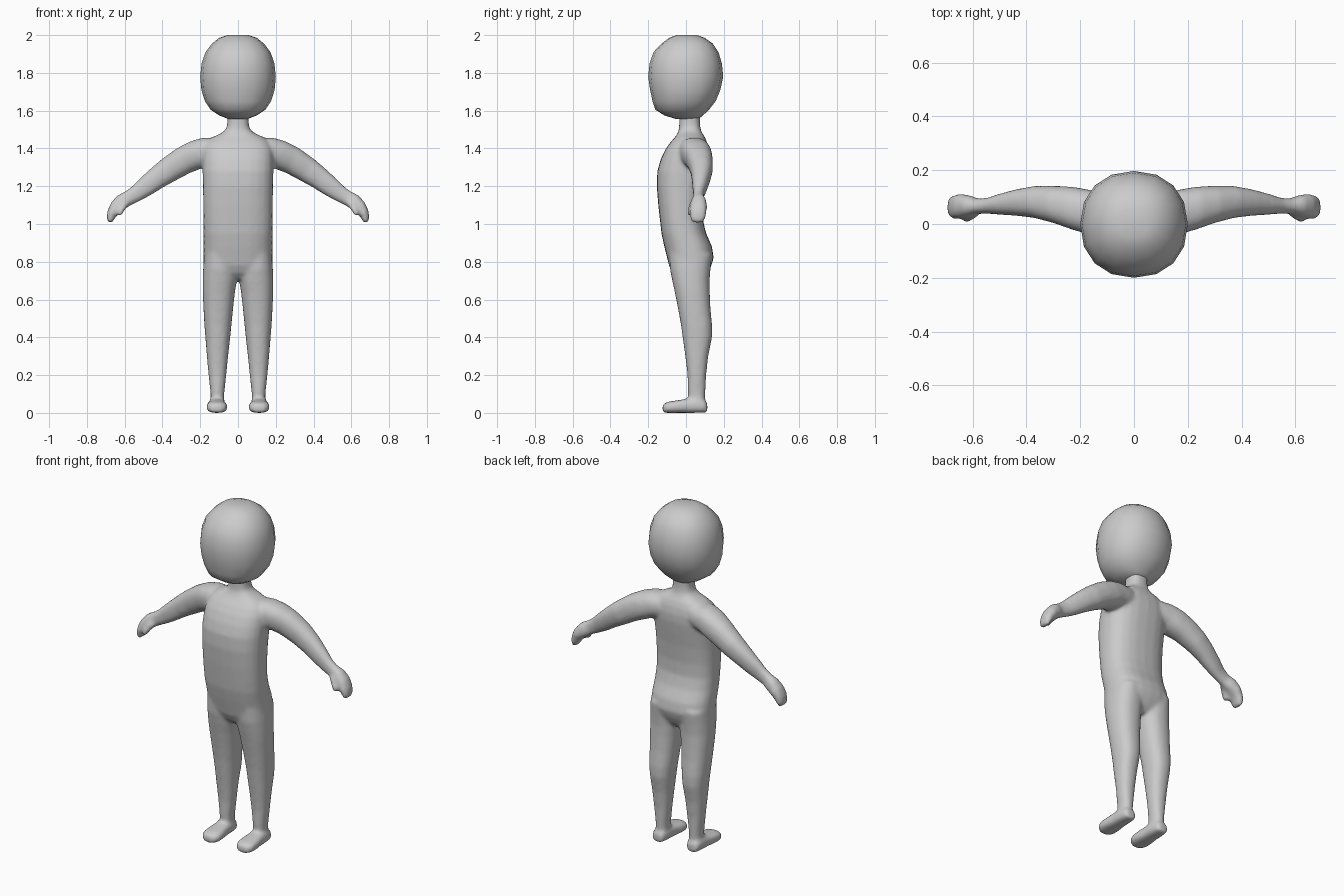
import bpy, bmesh, math
from mathutils import Vector

grey = bpy.data.materials.new("plain grey")
grey.diffuse_color = (0.6, 0.6, 0.6, 1)


def loft(bm, rings, n=24, p=2.3):
    """Closed skin through superellipse rings given as (centre, u axis, v axis)."""
    def w(t):
        return math.copysign(abs(t) ** (2 / p), t)
    loops = []
    for c, u, v in rings:
        angles = [2 * math.pi * i / n for i in range(n)]
        loops.append([bm.verts.new(c + u * w(math.cos(a)) + v * w(math.sin(a))) for a in angles])
    faces = [bm.faces.new(loops[0]), bm.faces.new(loops[-1])]
    for a, b in zip(loops, loops[1:]):
        faces += [bm.faces.new((a[i], a[(i + 1) % n], b[(i + 1) % n], b[i])) for i in range(n)]
    bmesh.ops.recalc_face_normals(bm, faces=faces)


def upright(rows):
    """Rows of z, x min, x max, y front, y back."""
    return [(Vector(((a + b) / 2, (f + k) / 2, z)), Vector(((b - a) / 2, 0, 0)),
             Vector((0, (k - f) / 2, 0))) for z, a, b, f, k in rows]


def limb(rows):
    """Rows of x, y, z, radius in the xz plane, radius along y."""
    pts = [Vector(r[:3]) for r in rows]
    out = []
    for i, r in enumerate(rows):
        t = pts[min(i + 1, len(pts) - 1)] - pts[max(i - 1, 0)]
        side = Vector((-t.z, 0, t.x)).normalized()
        out.append((pts[i], side * r[3], Vector((0, r[4], 0))))
    return out


def finish(bm, name):
    mesh = bpy.data.meshes.new(name)
    bm.to_mesh(mesh)
    bm.free()
    mesh.materials.append(grey)
    ob = bpy.data.objects.new(name, mesh)
    bpy.context.collection.objects.link(ob)
    mesh.polygons.foreach_set("use_smooth", [True] * len(mesh.polygons))
    return ob


bm = bmesh.new()

# torso, shoulders and neck: z, half width, front, back
torso = [(0.71, .10, -.04, .09), (0.74, .155, -.07, .115), (0.78, .18, -.09, .135),
         (0.82, .183, -.10, .147), (0.88, .183, -.115, .138), (0.95, .183, -.13, .107),
         (1.02, .183, -.138, .09), (1.1, .184, -.147, .09), (1.2, .186, -.155, .10),
         (1.28, .188, -.152, .112), (1.34, .188, -.135, .12), (1.39, .185, -.112, .12),
         (1.43, .17, -.085, .112), (1.46, .135, -.058, .10), (1.48, .09, -.045, .087),
         (1.50, .064, -.038, .078), (1.53, .057, -.036, .074), (1.62, .057, -.036, .074)]
loft(bm, upright([(z, -h, h, f, k) for z, h, f, k in torso]), p=2.5)

# leg: z, inner, outer, front, back
loft(bm, upright([(.04, .075, .145, .015, .10), (.10, .073, .145, .01, .102),
                  (.2, .062, .156, .008, .107), (.3, .052, .165, -.004, .118),
                  (.4, .041, .173, -.018, .138), (.46, .035, .178, -.026, .139),
                  (.55, .026, .183, -.042, .13), (.64, .016, .187, -.06, .126),
                  (.70, .006, .187, -.073, .125), (.76, .003, .185, -.085, .13),
                  (.84, .006, .18, -.09, .138)]))

# foot: y, half width, top
loft(bm, [(Vector((.112, y, top / 2)), Vector((h, 0, 0)), Vector((0, 0, top / 2)))
          for y, h, top in [(.113, .026, .05), (.10, .038, .068), (.06, .045, .078),
                            (.0, .048, .074), (-.05, .055, .066), (-.09, .055, .06),
                            (-.112, .044, .052), (-.124, .026, .042)]], p=2.7)

# arm and hand
loft(bm, limb([(.10, .04, 1.39, .065, .075), (.17, .045, 1.383, .076, .083),
               (.225, .058, 1.365, .078, .08), (.29, .072, 1.335, .074, .07),
               (.365, .082, 1.288, .068, .06), (.43, .08, 1.243, .06, .05),
               (.49, .074, 1.197, .053, .04), (.54, .068, 1.16, .044, .03),
               (.58, .066, 1.137, .04, .028), (.615, .068, 1.118, .041, .04),
               (.645, .066, 1.09, .036, .046), (.665, .064, 1.06, .028, .045),
               (.675, .062, 1.03, .021, .041), (.677, .06, 1.008, .012, .03)]))

# thumb
loft(bm, limb([(.59, .05, 1.12, .022, .026), (.605, .035, 1.095, .019, .022),
               (.62, .025, 1.07, .016, .02), (.627, .022, 1.045, .01, .014)]), n=12)

# mirror the limbs to the other side; the torso is already symmetric
torso_count = len(torso) * 24
bm.verts.ensure_lookup_table()
limb_verts = set(bm.verts[torso_count:])
limb_faces = [f for f in bm.faces if f.verts[0] in limb_verts]
copy = bmesh.ops.duplicate(bm, geom=limb_faces)["geom"]
for v in [g for g in copy if isinstance(g, bmesh.types.BMVert)]:
    v.co.x = -v.co.x
bmesh.ops.reverse_faces(bm, faces=[g for g in copy if isinstance(g, bmesh.types.BMFace)])

# fuse the parts into one soft skin
body = finish(bm, "body")
fuse = body.modifiers.new("fuse", 'REMESH')
fuse.mode = 'VOXEL'
fuse.voxel_size = 0.01
fuse.use_smooth_shade = True
soften = body.modifiers.new("soften", 'SMOOTH')
soften.factor = 0.5
soften.iterations = 8

# head: z, half width, front, back
bm = bmesh.new()
head = [(2.0, .055, -.05, .06), (1.985, .10, -.09, .10), (1.955, .138, -.13, .142),
        (1.91, .172, -.172, .172), (1.85, .193, -.193, .19), (1.78, .2, -.2, .197),
        (1.71, .194, -.19, .182), (1.65, .175, -.177, .157), (1.605, .145, -.162, .122),
        (1.575, .10, -.115, .09), (1.555, .05, -.05, .065)]
loft(bm, upright([(z, -h, h, f, k) for z, h, f, k in head]), n=16, p=2.2)
finish(bm, "head")
